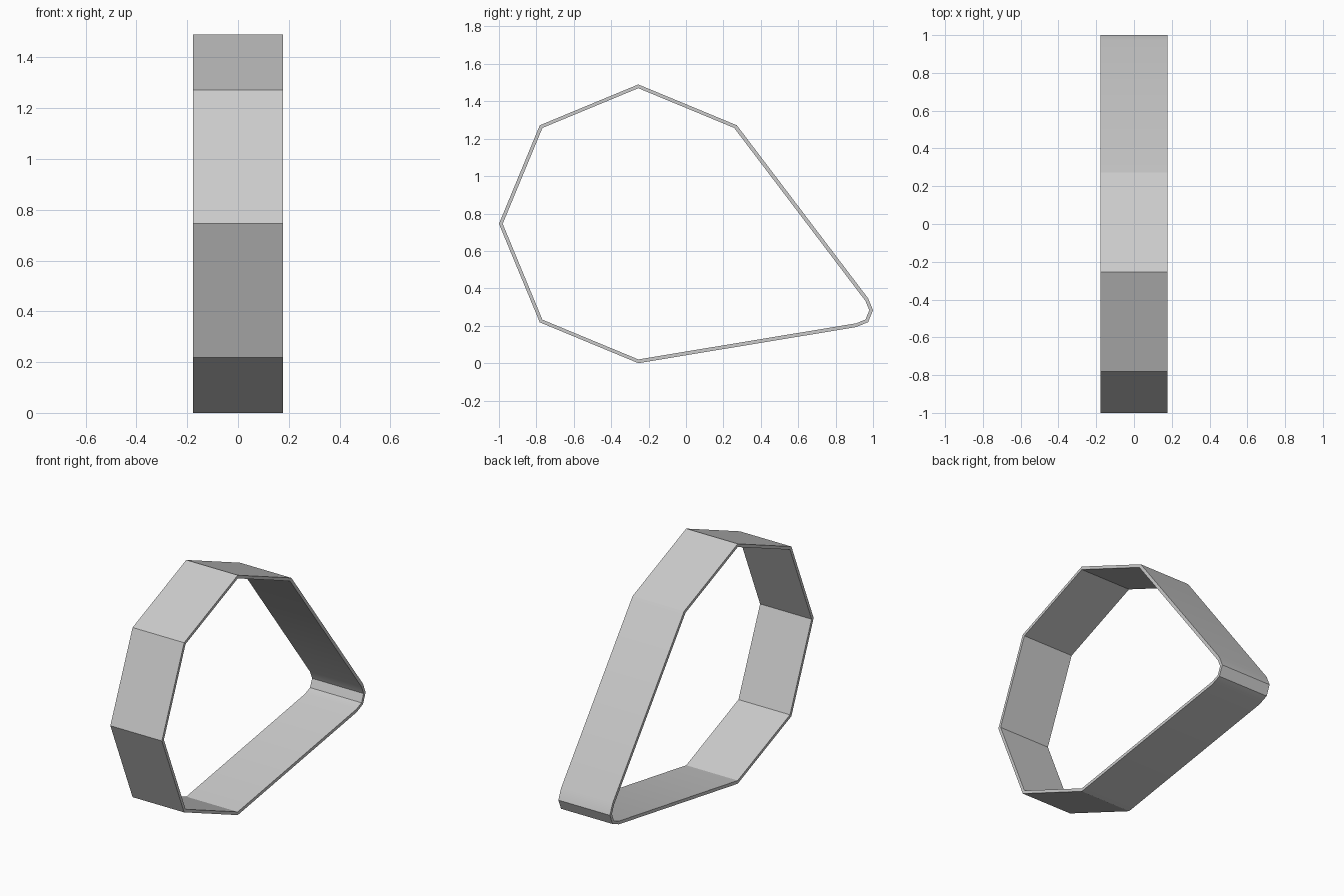
import bpy
import bmesh
from math import cos, sin, radians

cube = bpy.data.objects.get("Cube")
if cube:
    bpy.data.objects.remove(cube, do_unlink=True)

HALF_WIDTH = 0.177
THICKNESS = 0.02

# Grey belt material
grey = bpy.data.materials.new("belt grey")
grey.use_nodes = True
colour = (0.6, 0.6, 0.6, 1)
grey.diffuse_color = colour
grey.node_tree.nodes["Principled BSDF"].inputs["Base Color"].default_value = colour


def arc(y, z, radius, start, end):
    """Octagon corners in the side plane, from start to end degrees."""
    return [(y + radius * cos(radians(a)), z + radius * sin(radians(a)))
            for a in range(start, end + 1, 45)]


def belt_profile(inset):
    """Loop wrapped round a large and a small octagonal wheel."""
    return (arc(-0.255, 0.745, 0.745 - inset, 45, 270)
            + arc(0.91, 0.283, 0.09 - inset, -90, 45))


# Belt: outer and inner loops on both sides, bridged into a thin closed band
bm = bmesh.new()
loops = [[bm.verts.new((x, y, z)) for y, z in belt_profile(inset)]
         for x, inset in ((-HALF_WIDTH, 0), (HALF_WIDTH, 0),
                          (HALF_WIDTH, THICKNESS), (-HALF_WIDTH, THICKNESS))]
count = len(loops[0])
for a, b in zip(loops, loops[1:] + loops[:1]):
    for i in range(count):
        j = (i + 1) % count
        bm.faces.new((a[i], a[j], b[j], b[i]))
bmesh.ops.recalc_face_normals(bm, faces=bm.faces)

mesh = bpy.data.meshes.new("belt")
bm.to_mesh(mesh)
bm.free()
mesh.materials.append(grey)
belt = bpy.data.objects.new("belt", mesh)
bpy.context.collection.objects.link(belt)

# Smooth only the gentle bends beside the small wheel
bpy.ops.object.select_all(action='DESELECT')
belt.select_set(True)
bpy.context.view_layer.objects.active = belt
bpy.ops.object.shade_smooth_by_angle(angle=radians(30))
